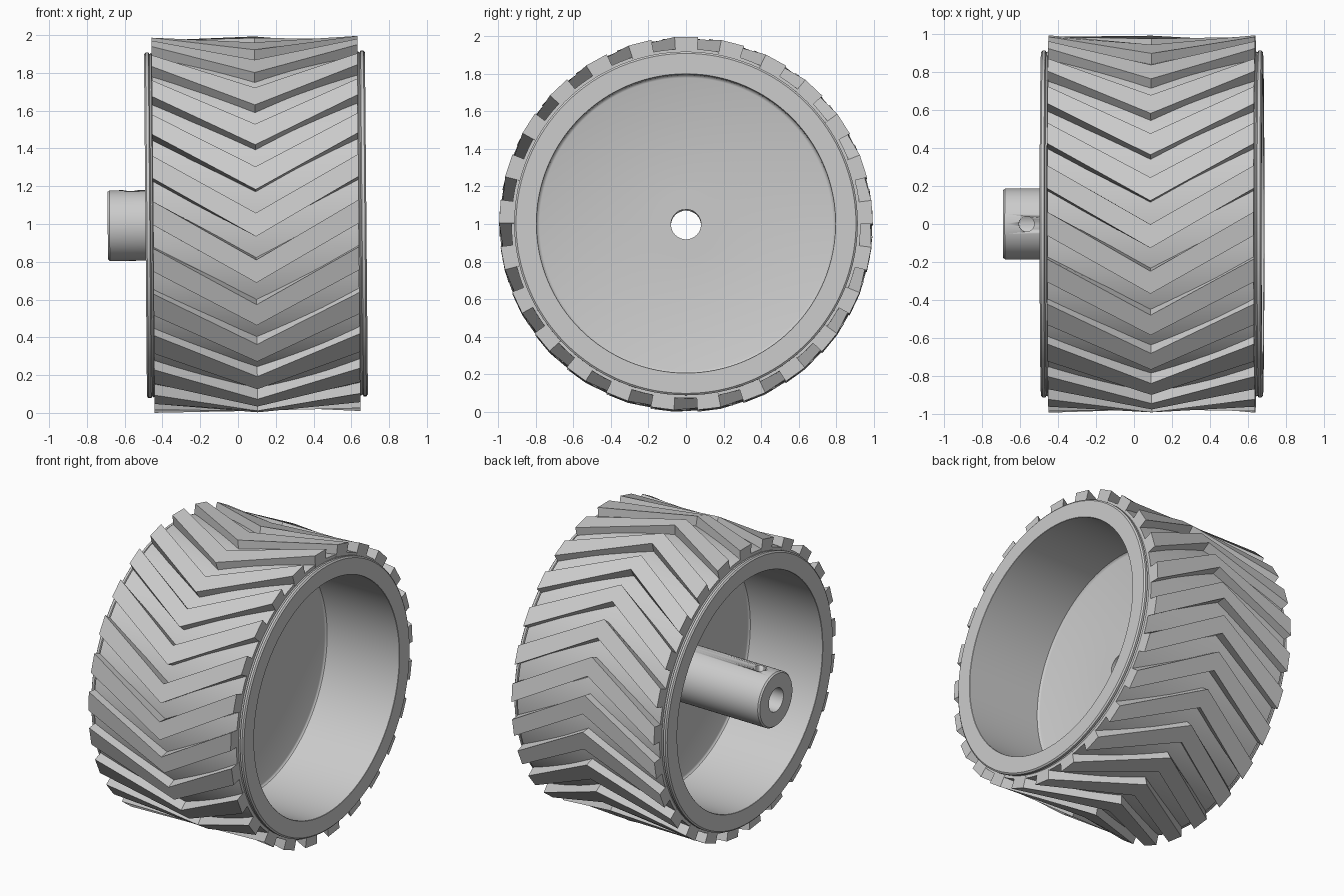
import bpy
import bmesh
from math import sin, cos, pi, radians
from mathutils import Matrix, Vector

old = bpy.data.objects.get("Cube")
if old:
    bpy.data.objects.remove(old, do_unlink=True)

MID = 0.095        # centre plane of the wheel along its axle
RADIUS = 0.995     # outer tread radius
LUGS = 25
STEP = 2 * pi / LUGS

# The axle leans very slightly
PLACE = (Matrix.Translation((MID, 0, 0.998))
         @ Matrix.Rotation(radians(-0.5), 4, 'Y'))

grey = bpy.data.materials.new("light_grey")
grey.use_nodes = True
COLOUR = (0.6, 0.6, 0.6, 1)
grey.diffuse_color = COLOUR
grey.node_tree.nodes["Principled BSDF"].inputs["Base Color"].default_value = COLOUR


def on_wheel(x, r, angle):
    """Point on the wheel; angle runs from the top towards the back."""
    return Vector((x, r * sin(angle), r * cos(angle)))


def add_object(name, bm, smooth=True):
    bmesh.ops.recalc_face_normals(bm, faces=bm.faces)
    mesh = bpy.data.meshes.new(name)
    bm.to_mesh(mesh)
    bm.free()
    mesh.materials.append(grey)
    obj = bpy.data.objects.new(name, mesh)
    obj.matrix_world = PLACE
    bpy.context.collection.objects.link(obj)
    if smooth:
        bpy.ops.object.select_all(action='DESELECT')
        obj.select_set(True)
        bpy.context.view_layer.objects.active = obj
        bpy.ops.object.shade_smooth_by_angle(angle=radians(35))
    return obj


def lathe(name, profile, segments):
    """Turn a closed (x, radius) profile about the axle."""
    bm = bmesh.new()
    rings = [[bm.verts.new(on_wheel(x, r, 2 * pi * i / segments))
              for x, r in profile] for i in range(segments)]
    n = len(profile)
    for i in range(segments):
        a, b = rings[i], rings[(i + 1) % segments]
        for j in range(n):
            k = (j + 1) % n
            bm.faces.new((a[j], a[k], b[k], b[j]))
    return add_object(name, bm)


# Rim: barrel with a rolled lip at each end, mirrored about the middle
half_rim = [(0.54, 0.90), (0.548, 0.912), (0.556, 0.905), (0.562, 0.915),
            (0.577, 0.915), (0.585, 0.905), (0.585, 0.797), (0.583, 0.795)]
rim_profile = half_rim + [(-x, r) for x, r in reversed(half_rim)]
lathe("rim", rim_profile, 128)

# Web disc with a small fillet into the barrel
half_web = [(0.02, 0.15), (0.02, 0.78), (0.024, 0.79), (0.034, 0.797)]
lathe("web_disc", half_web + [(-x, r) for x, r in reversed(half_web)], 128)

# Hub tube with bevelled end
hub = lathe("hub", [(0.024, 0.08), (0.024, 0.187), (-0.775, 0.187),
                    (-0.785, 0.178), (-0.785, 0.08)], 64)

# Set screw hole drilled from the top of the hub into the bore
bm = bmesh.new()
bmesh.ops.create_cone(bm, cap_ends=True, segments=32, radius1=0.04,
                      radius2=0.04, depth=0.25,
                      matrix=Matrix.Translation((-0.66, 0, 0.145)))
drill = add_object("screw_hole_cutter", bm)
drill.hide_render = True
cut = hub.modifiers.new("screw_hole", 'BOOLEAN')
cut.object = drill
cut.operation = 'DIFFERENCE'
cut.solver = 'EXACT'
bpy.context.view_layer.objects.active = hub
bpy.ops.object.modifier_apply(modifier=cut.name)
bpy.data.objects.remove(drill, do_unlink=True)

# Tyre band under the tread
lathe("tyre_band", [(-0.544, 0.89), (-0.544, 0.93),
                    (0.544, 0.93), (0.544, 0.89)], 128)

# Chevron lugs: straight bars from the middle out to each side
EDGES = (radians(-3.5), radians(3.7))
SWEEP = radians(18.2)
bm = bmesh.new()
for i in range(LUGS):
    sections = []
    for x, lead in ((-0.545, 0), (0, SWEEP), (0.545, 0)):
        start, end = (i * STEP + e - lead for e in EDGES)
        sections.append([bm.verts.new(on_wheel(x, r, a)) for r, a in (
            (0.91, start), (RADIUS, start), (RADIUS, end), (0.91, end))])
    for a, b in zip(sections, sections[1:]):
        for j in range(4):
            k = (j + 1) % 4
            bm.faces.new((a[j], a[k], b[k], b[j]))
    bm.faces.new(sections[0])
    bm.faces.new(sections[-1])
add_object("tread_lugs", bm, smooth=False)
